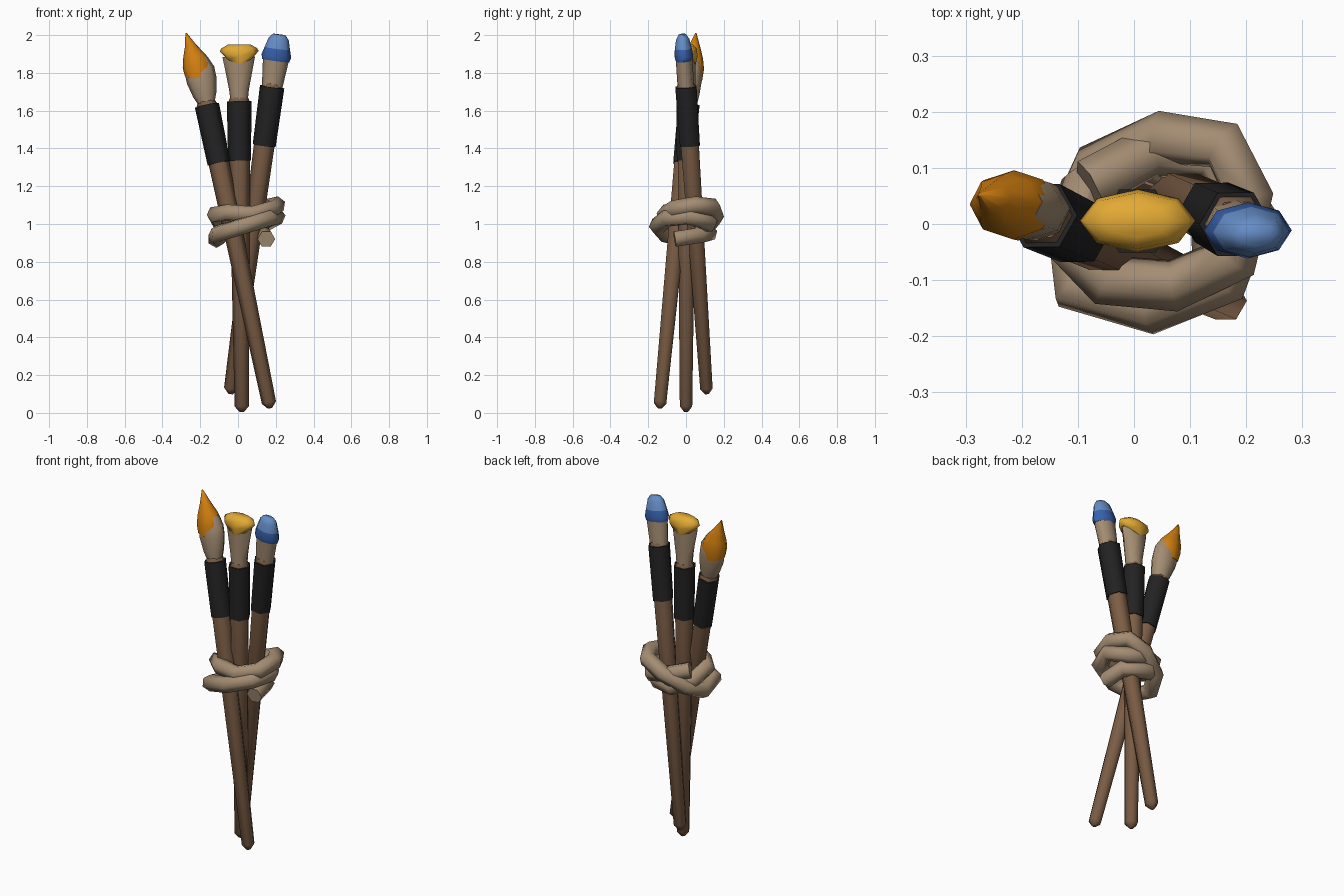
import bpy, bmesh, math
from mathutils import Vector, Matrix

cube = bpy.data.objects.get("Cube")
if cube:
    bpy.data.objects.remove(cube)


def material(name, rgb):
    m = bpy.data.materials.new(name)
    m.use_nodes = True
    m.diffuse_color = (*rgb, 1)
    m.node_tree.nodes["Principled BSDF"].inputs["Base Color"].default_value = (*rgb, 1)
    return m


WOOD = material("brown wood", (0.2, 0.11, 0.06))
TAN = material("tan fibre", (0.37, 0.265, 0.17))
BLACK = material("black grip", (0.016, 0.016, 0.016))
YELLOW = material("yellow paint", (0.77, 0.4, 0.035))
ORANGE = material("orange paint", (0.64, 0.21, 0.005))
LIGHT_BLUE = material("light blue paint", (0.127, 0.262, 0.56))
DARK_BLUE = material("dark blue paint", (0.04, 0.12, 0.42))


def smooth(obj, degrees):
    bpy.ops.object.select_all(action='DESELECT')
    obj.select_set(True)
    bpy.context.view_layer.objects.active = obj
    bpy.ops.object.shade_smooth_by_angle(angle=math.radians(degrees))


def loft(name, mat, rings, frame, sides=6):
    """Skin oval rings (height, x radius, y radius, x shift, side lift)."""
    bm = bmesh.new()
    loops = []
    for ring in rings:
        h, rx, ry, dx, lift = (*ring, 0, 0)[:5]
        loop = []
        for i in range(sides):
            a = math.tau * i / sides
            c, s = math.cos(a), math.sin(a)
            loop.append(bm.verts.new((dx + rx * c, ry * s, h + lift * c * c)))
        loops.append(loop)
    for low, high in zip(loops, loops[1:]):
        for i in range(sides):
            j = (i + 1) % sides
            bm.faces.new((low[i], low[j], high[j], high[i]))
    bm.faces.new(loops[0][::-1])
    bm.faces.new(loops[-1])
    bm.transform(frame)
    bmesh.ops.recalc_face_normals(bm, faces=bm.faces)
    mesh = bpy.data.meshes.new(name)
    bm.to_mesh(mesh)
    bm.free()
    mesh.materials.append(mat)
    obj = bpy.data.objects.new(name, mesh)
    bpy.context.collection.objects.link(obj)
    smooth(obj, 65)


def brush(name, foot, neck):
    """Wooden handle with black grip; returns the frame along the brush."""
    foot, neck = Vector(foot), Vector(neck)
    turn = Vector((0, 0, 1)).rotation_difference(neck - foot)
    frame = Matrix.Translation(foot) @ turn.to_matrix().to_4x4()
    loft(name + "_handle", WOOD, [
        (0, .012, .012), (.03, .038, .038), (1.33, .055, .055),
        (1.64, .058, .058), (1.665, .047, .047)], frame)
    loft(name + "_grip", BLACK, [(1.33, .061, .061), (1.645, .065, .065)], frame)
    return frame


# Pointed round brush
f = brush("round_brush", (.17, -.14, .025), (-.165, .015, 1.63))
loft("round_brush_bristles", TAN, [
    (1.65, .042, .042), (1.70, .062, .05), (1.78, .08, .056),
    (1.84, .08, .056), (1.9, .055, .04)], f, 8)
loft("round_brush_paint", ORANGE, [
    (1.79, .07, .058, -.012, .03), (1.85, .077, .062, -.008, .015),
    (1.91, .062, .05, -.012), (1.97, .032, .03, -.02),
    (2.045, .003, .003, -.03)], f, 8)

# Wide fan brush
f = brush("fan_brush", (.02, 0, .005), (.006, .005, 1.63))
loft("fan_brush_bristles", TAN, [
    (1.65, .046, .044), (1.71, .053, .044), (1.88, .086, .044)], f, 8)
loft("fan_brush_paint", YELLOW, [
    (1.84, .085, .046, .003, .05), (1.885, .103, .056, .003, .025),
    (1.925, .095, .05, .003), (1.945, .06, .03, .003)], f, 8)

# Blunt flat brush with two-tone tip
f = brush("flat_brush", (-.04, .11, .1), (.18, 0, 1.72))
loft("flat_brush_bristles", TAN, [(1.65, .055, .044), (1.8, .07, .044)], f, 8)
loft("flat_brush_dark_paint", DARK_BLUE, [
    (1.785, .072, .044), (1.81, .079, .05), (1.85, .068, .045)], f, 8)
loft("flat_brush_light_paint", LIGHT_BLUE, [
    (1.85, .068, .045), (1.9, .054, .035), (1.925, .034, .02)], f, 8)

# Rope wound twice around the bundle
path = [(.15, -.06, .92), (.14, .07, .94), (.01, .12, .95), (-.09, .06, 1.0),
        (-.12, -.03, 1.05), (-.05, -.1, 1.06), (.07, -.11, 1.05),
        (.18, -.06, 1.08), (.205, .05, 1.1), (.16, .14, 1.09),
        (.05, .155, 1.04), (-.07, .1, .97), (-.115, 0, .92),
        (-.105, -.115, .95), (.03, -.15, .99), (.16, -.1, 1.03),
        (.205, .02, 1.04), (.14, .12, 1.0), (.03, .13, 1.03), (-.08, .07, 1.06)]
curve = bpy.data.curves.new("rope", 'CURVE')
curve.dimensions = '3D'
curve.bevel_depth = .047
curve.bevel_resolution = 1
curve.use_fill_caps = True
curve.materials.append(TAN)
spline = curve.splines.new('POLY')
spline.points.add(len(path) - 1)
for point, co in zip(spline.points, path):
    point.co = (*co, 1)
rope = bpy.data.objects.new("rope", curve)
bpy.context.collection.objects.link(rope)
bpy.ops.object.select_all(action='DESELECT')
rope.select_set(True)
bpy.context.view_layer.objects.active = rope
bpy.ops.object.convert(target='MESH')
smooth(bpy.context.view_layer.objects.active, 65)
